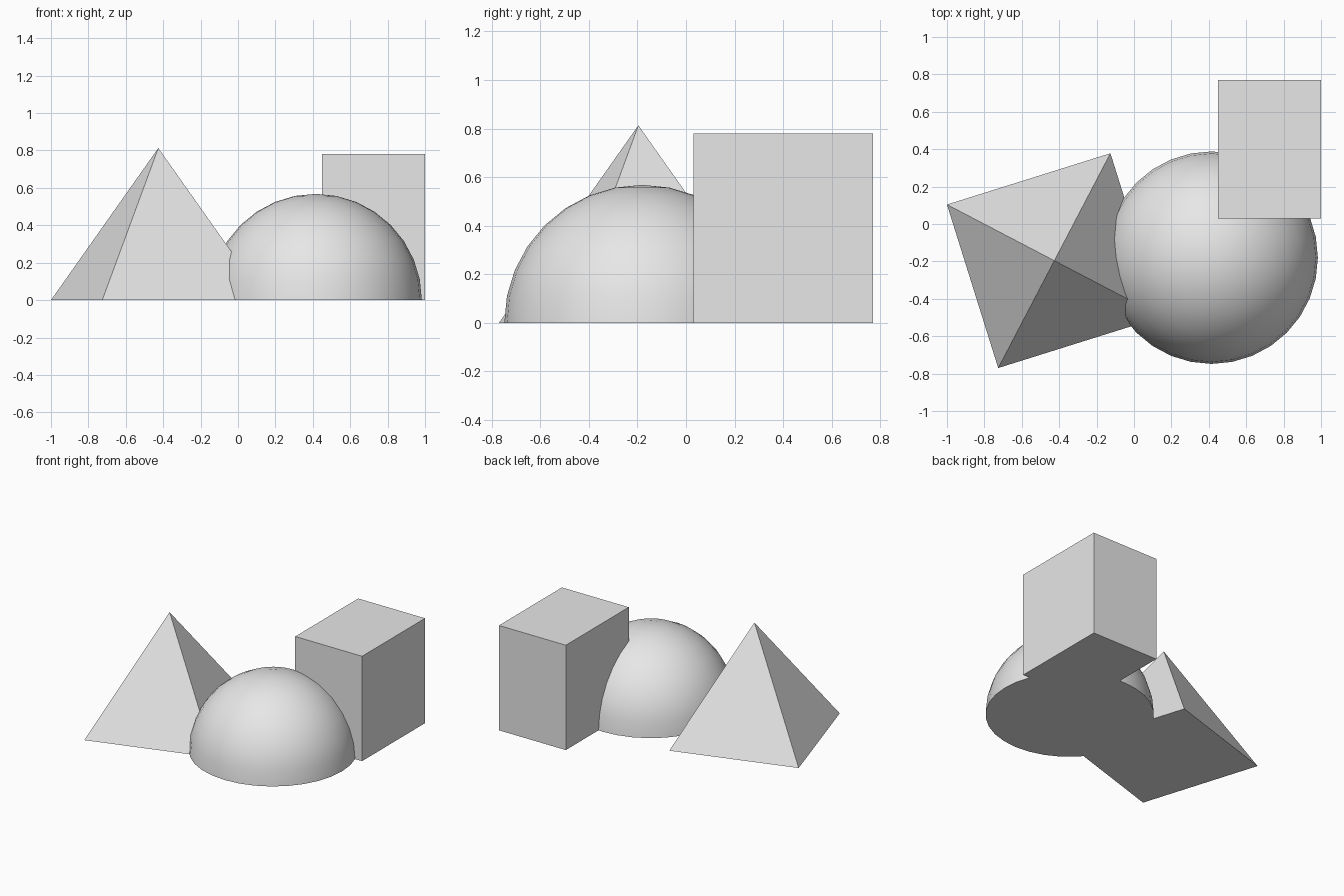
import bpy
import bmesh
from math import radians
from mathutils import Matrix, Vector

cube = bpy.data.objects.get("Cube")
if cube:
    bpy.data.objects.remove(cube, do_unlink=True)

GREY = (0.8, 0.8, 0.8, 1.0)
grey = bpy.data.materials.new("light grey")
grey.use_nodes = True
grey.diffuse_color = GREY
for node in grey.node_tree.nodes:
    if node.type == 'BSDF_PRINCIPLED':
        node.inputs["Base Color"].default_value = GREY


def add_part(name, bm):
    """Turn a bmesh into a named grey object."""
    bmesh.ops.recalc_face_normals(bm, faces=bm.faces)
    mesh = bpy.data.meshes.new(name)
    bm.to_mesh(mesh)
    bm.free()
    mesh.materials.append(grey)
    part = bpy.data.objects.new(name, mesh)
    bpy.context.collection.objects.link(part)
    return part


# Box
bm = bmesh.new()
low, high = Vector((0.45, 0.03, 0)), Vector((1.0, 0.77, 0.78))
bmesh.ops.create_cube(bm, size=1, matrix=Matrix.Translation((low + high) / 2)
                      @ Matrix.Diagonal((*(high - low), 1)))
add_part("box", bm)

# Turned square pyramid
bm = bmesh.new()
centre = Vector((-0.426, -0.196, 0))
corner = Vector((-0.574, 0.3, 0))
base = [bm.verts.new(centre + Matrix.Rotation(radians(90 * i), 3, 'Z') @ corner)
        for i in range(4)]
apex = bm.verts.new(centre + Vector((0, 0, 0.813)))
bm.faces.new(base)
for i in range(4):
    bm.faces.new((base[i], base[(i + 1) % 4], apex))
add_part("pyramid", bm)

# Dome: upper half of a sphere with a flat underside
bm = bmesh.new()
bmesh.ops.create_uvsphere(bm, u_segments=32, v_segments=16, radius=0.568,
                          matrix=Matrix.Translation((0.415, -0.18, 0)))
bmesh.ops.bisect_plane(bm, geom=bm.verts[:] + bm.edges[:] + bm.faces[:], dist=0.0001,
                       plane_co=(0, 0, 0), plane_no=(0, 0, 1), clear_inner=True)
bmesh.ops.holes_fill(bm, edges=[e for e in bm.edges if e.is_boundary], sides=0)
dome = add_part("dome", bm)
bpy.ops.object.select_all(action='DESELECT')
dome.select_set(True)
bpy.context.view_layer.objects.active = dome
bpy.ops.object.shade_smooth_by_angle(angle=radians(30))
